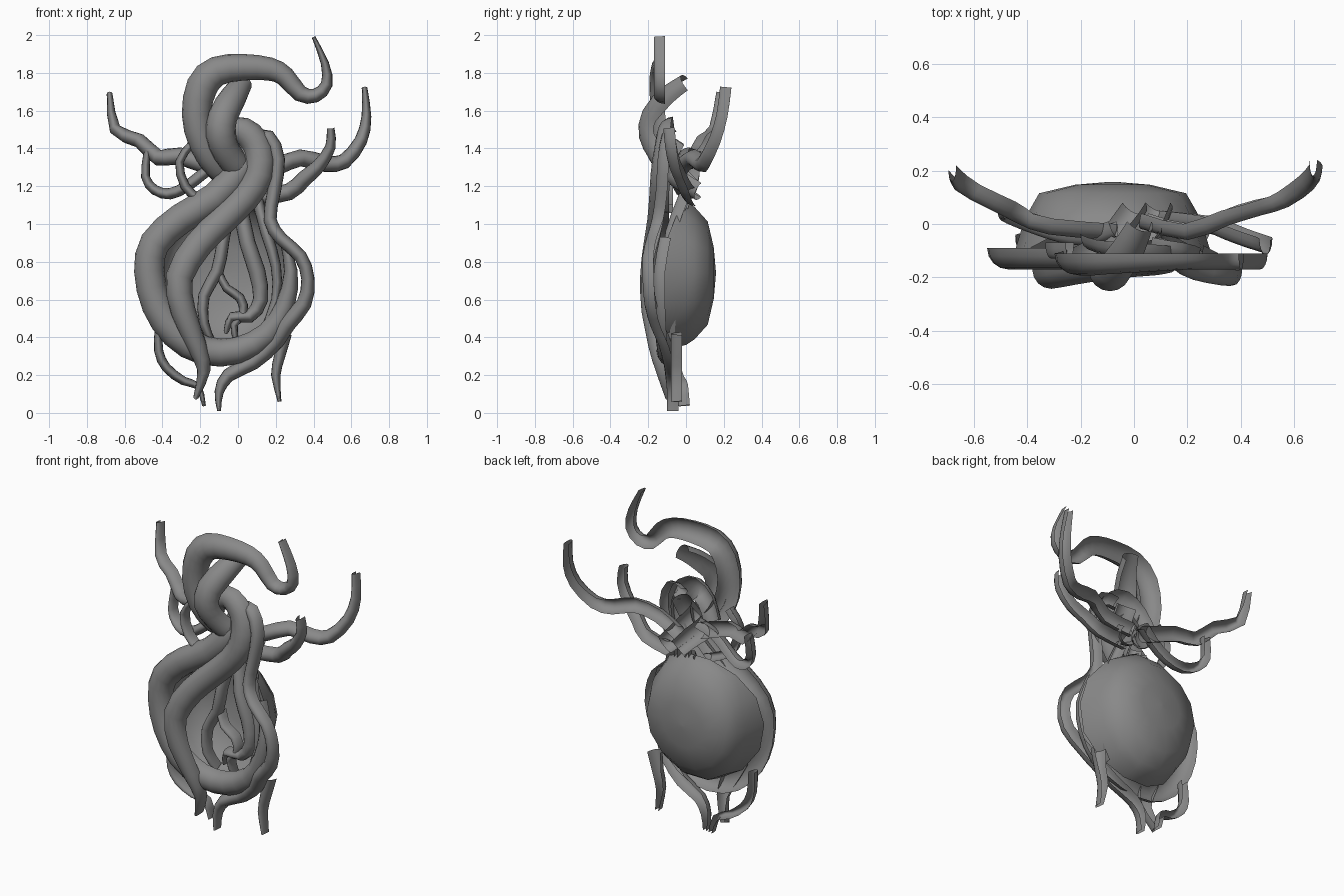
import bpy
import math
from mathutils import Vector

cube = bpy.data.objects.get("Cube")
if cube:
    bpy.data.objects.remove(cube, do_unlink=True)

grey = bpy.data.materials.new("stone_grey")
grey.use_nodes = True
grey.diffuse_color = (0.25, 0.25, 0.25, 1)
grey.node_tree.nodes["Principled BSDF"].inputs["Base Color"].default_value = grey.diffuse_color


def add_mesh(name, verts, faces):
    mesh = bpy.data.meshes.new(name)
    mesh.from_pydata(verts, [], faces)
    mesh.materials.append(grey)
    mesh.shade_smooth()
    obj = bpy.data.objects.new(name, mesh)
    bpy.context.collection.objects.link(obj)


def grid_faces(rows, columns, closed=False):
    """Quads joining consecutive rows of a vertex grid."""
    faces = []
    for r in range(rows - 1):
        for c in range(columns if closed else columns - 1):
            d = (c + 1) % columns
            faces.append((r * columns + c, r * columns + d,
                          (r + 1) * columns + d, (r + 1) * columns + c))
    return faces


def spline(points, steps=2):
    """Catmull-Rom curve through the given vectors."""
    ends = [points[0] * 2 - points[1]] + points + [points[-1] * 2 - points[-2]]
    curve = []
    for a, b, c, d in zip(ends, ends[1:], ends[2:], ends[3:]):
        for i in range(steps):
            t = i / steps
            curve.append((b * 2 + (c - a) * t + (a * 2 - b * 5 + c * 4 - d) * t ** 2
                          + (b * 3 - a - c * 3 + d) * t ** 3) / 2)
    return curve + [points[-1]]


def tentacle(name, path, widths, sides=8):
    """Open-backed tube; path in hundredths, widths spread evenly along it."""
    curve = spline([Vector(p) / 100 for p in path])
    last = len(curve) - 1
    verts = []
    for i, point in enumerate(curve):
        tangent = (curve[min(i + 1, last)] - curve[max(i - 1, 0)]).normalized()
        across = Vector((tangent.z, 0, -tangent.x)).normalized()
        front = across.cross(tangent)
        place = i / last * (len(widths) - 1)
        k = min(int(place), len(widths) - 2)
        width = (widths[k] + (widths[k + 1] - widths[k]) * (place - k)) / 100
        depth = max(0.06, width / 2)
        for s in range(sides + 1):
            angle = math.pi * s / sides
            verts.append(point + across * (width / 2 * math.cos(angle))
                         + front * (depth * math.sin(angle)))
    add_mesh(name, verts, grid_faces(len(curve), sides + 1))


# Rounded bowl, open to the front, with a rim that reaches forward at the sides and bottom
segments = 14
rings = [(0.335, 0.39, 0.0), (0.315, 0.36, 0.045), (0.275, 0.28, 0.115),
         (0.14, 0.14, 0.147), (0.01, 0.01, 0.158)]
bowl_verts = []
for s in range(segments):
    a = math.tau * s / segments
    low = max(0, -math.sin(a))
    bowl_verts.append((-0.08 + 0.375 * math.cos(a), -0.13 * math.cos(a) ** 2 - 0.08 * low,
                       0.74 + (0.39 + 0.02 * low) * math.sin(a)))
for half_width, half_height, y in rings:
    for s in range(segments):
        a = math.tau * s / segments
        bowl_verts.append((-0.08 + half_width * math.cos(a), y, 0.74 + half_height * math.sin(a)))
bowl_faces = grid_faces(len(rings) + 1, segments, closed=True)
bowl_faces.append(tuple(range(len(bowl_verts) - segments, len(bowl_verts))))
add_mesh("bowl", bowl_verts, bowl_faces)

# Thick twisted tentacles
tentacle("crown_tentacle",
         [(40, -11, 199), (46, -11, 185), (47, -11, 174), (41, -11, 168), (33, -11, 169),
          (25, -11, 178), (17, -11, 182), (3, -11, 183), (-11, -11, 181), (-19, -11, 173),
          (-22, -11, 158), (-19, -10, 143), (-12, -6, 131), (-5, 1, 124), (0, 8, 118)],
         [2, 6, 8, 11, 14, 17, 15, 13, 11])
tentacle("twist_tentacle",
         [(2, 1, 174), (-2, -7, 168), (-8, -16, 157), (-9, -17, 147),
          (-6, -13, 138), (0, -8, 130), (5, 0, 123), (9, 8, 118)],
         [11, 15, 16, 15, 14, 12])
tentacle("ring_tentacle",
         [(4, -1, 142), (2, -8, 130), (-12, -9, 114), (-30, -9, 103),
          (-44, -9, 90), (-47, -9, 75), (-43, -9, 57), (-33, -9, 42), (-18, -8, 33),
          (0, -8, 33), (16, -10, 42), (25, -11, 57), (28, -11, 75), (24, -8, 92)],
         [13, 16, 16, 16, 16, 14, 10, 4])
tentacle("front_tentacle",
         [(-15, -4, 134), (-9, -6, 145), (-1, -7, 150), (6, -8, 147), (11, -9, 139),
          (11, -11, 126), (4, -12, 114), (-8, -13, 102), (-21, -15, 89), (-31, -17, 72),
          (-29, -17, 54), (-22, -14, 36), (-18, -10, 23), (-22, -5, 9)],
         [11, 13, 15, 16, 15, 15, 15, 13, 9, 3])

# Thin looping tentacles on the outside
tentacle("right_loop",
         [(8, -5, 145), (16, -7, 146), (21, -9, 134), (19, -10, 117), (17, -12, 102),
          (23, -15, 92), (33, -17, 83), (37, -17, 71), (35, -16, 58), (26, -13, 47),
          (20, -9, 38), (8, -6, 27), (-5, -5, 20), (-10, -4, 11), (-10, -4, 1)],
         [8, 8, 7, 7, 7, 9, 9, 7, 2])
tentacle("right_foot", [(24, -2, 42), (22, -2, 30), (20, -2, 20), (22, -2, 6)], [9, 6, 5, 2])
tentacle("left_foot",
         [(-42, -5, 46), (-42, -4, 33), (-38, -3, 24), (-29, -1, 17), (-21, 1, 14), (-18, 2, 4)],
         [4, 5, 5, 4, 2])
tentacle("left_loop",
         [(-48, 8, 138), (-49, 7, 125), (-44, 5, 118), (-36, 2, 116), (-27, -1, 120),
          (-18, -2, 127), (-8, 1, 133)], [4, 5, 6, 6, 6])
tentacle("left_curl",
         [(-24, -7, 143), (-31, -7, 133), (-28, -7, 120), (-20, -7, 113), (-8, -7, 108)], [4, 5, 5])

# Spreading arms
tentacle("left_arm",
         [(-68, 22, 169), (-65, 18, 150), (-52, 11, 144), (-42, 6, 135), (-31, 2, 136), (-8, 0, 128)],
         [3, 7, 8, 9, 10])
tentacle("right_arm",
         [(67, 24, 172), (68, 22, 157), (65, 18, 144), (56, 12, 133), (46, 9, 132),
          (33, 5, 135), (20, 0, 130), (4, 4, 125)],
         [3, 6, 8, 9, 9, 9])
tentacle("right_inner_arm",
         [(49, -6, 151), (49, -5, 141), (43, -3, 131), (35, 0, 124), (27, 3, 117), (10, 5, 114)],
         [4, 6, 8, 9, 9])

# Slender strands hanging inside the bowl
tentacle("hanging_strand_left",
         [(-4, 3, 112), (-8, -3, 90), (-11, -3, 75), (-18, -3, 62), (-18, -3, 48), (-14, 1, 38)],
         [6, 7, 6, 4])
tentacle("hanging_strand_middle",
         [(0, 3, 115), (5, -3, 90), (10, -3, 75), (12, -3, 60), (6, -3, 51), (-3, -3, 51), (-6, 0, 44)],
         [8, 9, 7, 3])
tentacle("hanging_strand_right",
         [(10, 2, 114), (15, -5, 95), (20, -6, 78), (20, -6, 60), (12, -5, 40)], [6, 6, 5, 4])
tentacle("hanging_curl",
         [(-10, 0, 74), (-6, -2, 66), (1, -2, 61), (3, -2, 53), (-2, -2, 47), (-1, 0, 38)], [4, 5, 5, 3])
